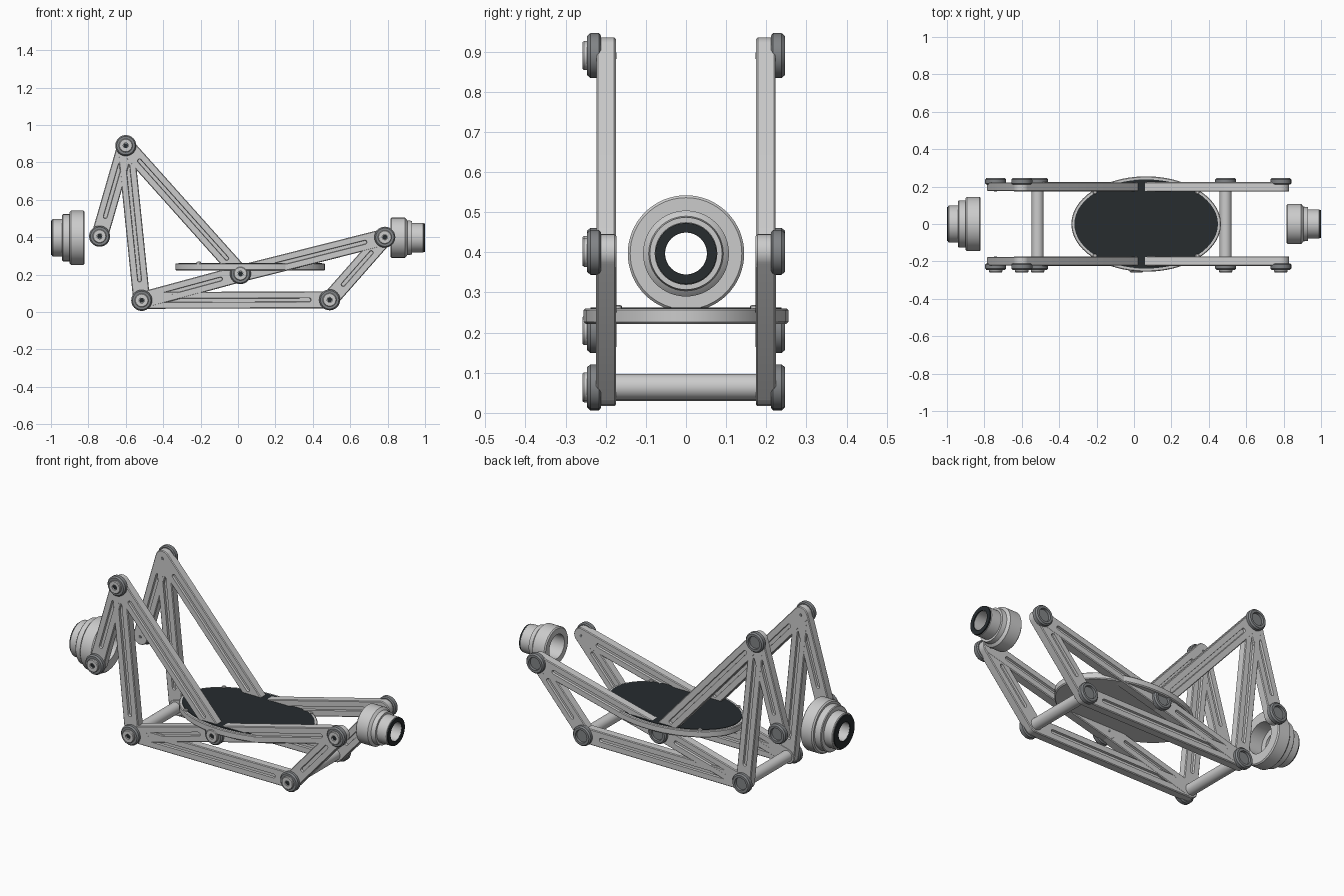
import bpy, bmesh
from math import sin, cos, pi, radians
from mathutils import Vector

if "Cube" in bpy.data.objects:
    bpy.data.objects.remove(bpy.data.objects["Cube"])


def material(name, v):
    m = bpy.data.materials.new(name)
    m.diffuse_color = v
    m.use_nodes = True
    m.node_tree.nodes["Principled BSDF"].inputs["Base Color"].default_value = m.diffuse_color
    return m


DARK = material("dark rubber", (0.02, 0.025, 0.028, 1))
STEEL = material("mid grey", (0.22, 0.23, 0.24, 1))


def skin(name, loops, mat=None, closed=False):
    """Bridge equal-sized loops; cap the ends, or join last to first."""
    bm = bmesh.new()
    rows = [[bm.verts.new(p) for p in loop] for loop in loops]
    n = len(rows[0])
    pairs = list(zip(rows, rows[1:]))
    if closed:
        pairs.append((rows[-1], rows[0]))
    else:
        bm.faces.new(rows[0])
        bm.faces.new(rows[-1])
    for a, b in pairs:
        for i in range(n):
            j = (i + 1) % n
            bm.faces.new((a[i], a[j], b[j], b[i]))
    bmesh.ops.recalc_face_normals(bm, faces=bm.faces)
    me = bpy.data.meshes.new(name)
    bm.to_mesh(me)
    bm.free()
    ob = bpy.data.objects.new(name, me)
    bpy.context.collection.objects.link(ob)
    if mat:
        me.materials.append(mat)
    bpy.context.view_layer.objects.active = ob
    ob.select_set(True)
    bpy.ops.object.shade_smooth_by_angle(angle=radians(30))
    ob.select_set(False)
    return ob


def lathe(name, axis, centre, profile, mat=None, closed=False, n=40):
    """Revolve (position, radius) pairs round a world axis through centre."""
    def ring(t, r):
        pts = []
        for i in range(n):
            c, s = r * cos(2 * pi * i / n), r * sin(2 * pi * i / n)
            d = {'x': (t, c, s), 'y': (c, t, s), 'z': (c, s, t)}[axis]
            pts.append(Vector(centre) + Vector(d))
        return pts
    return skin(name, [ring(*p) for p in profile], mat, closed)


def link(name, a, b, y, half, r=0.045):
    """Flat round-ended bar in the xz plane with a slot groove on both faces."""
    a, b = Vector((a[0], 0, a[1])), Vector((b[0], 0, b[1]))
    u = (b - a).normalized()
    v = Vector((-u.z, 0, u.x))

    def stadium(inset, rad, dy):
        pts = []
        for c, start in ((b - u * inset, -pi / 2), (a + u * inset, pi / 2)):
            for i in range(13):
                t = start + pi * i / 12
                p = c + u * cos(t) * rad + v * sin(t) * rad
                pts.append((p.x, y + dy, p.z))
        return pts
    side = [(0.11, 0.009, half - 0.012), (0.11, 0.011, half),
            (0, r - 0.004, half), (0, r, half - 0.004)]
    loops = [stadium(*p) for p in side]
    loops += [stadium(i, q, -d) for i, q, d in reversed(side)]
    return skin(name, loops)


# Joint positions (x, z)
J = dict(top=(-0.60, 0.89), rear=(-0.74, 0.405), low_left=(-0.515, 0.062),
         low_right=(0.49, 0.065), front=(0.785, 0.40), middle=(0.013, 0.205))
LINKS = [("top", "rear"), ("top", "low_left"), ("top", "middle"),
         ("low_left", "low_right"), ("low_right", "front"),
         ("low_left", "middle"), ("middle", "front")]

# Side frames
for s, side in ((-1, "near"), (1, "far")):
    for k, (p, q) in enumerate(LINKS):
        link(f"{side}_link_{p}_{q}", J[p], J[q], s * 0.199, 0.0235 + 0.0003 * k)
    for name, (x, z) in J.items():
        # Boss with a recessed face
        lathe(f"{side}_boss_{name}", 'y', (x, 0, z),
              [(s * t, r) for t, r in ((0.212, 0.05), (0.217, 0.056), (0.238, 0.056),
               (0.246, 0.049), (0.246, 0.036), (0.234, 0.034))], STEEL)
        # Inner pivot dot
        lathe(f"{side}_inner_pin_{name}", 'y', (x, 0, z),
              [(s * 0.178, 0.009), (s * 0.173, 0.008)], STEEL, n=16)
        # Bolt head with socket on the near side
        if s < 0:
            lathe(f"bolt_{name}", 'y', (x, 0, z),
                  [(-0.23, 0.036), (-0.254, 0.036), (-0.258, 0.033),
                   (-0.258, 0.014), (-0.248, 0.014)])
            lathe(f"bolt_socket_{name}", 'y', (x, 0, z),
                  [(-0.245, 0.0138), (-0.2505, 0.0138)], DARK, n=6)

# Cross tubes between the frames
for name in ("low_left", "low_right"):
    x, z = J[name]
    lathe(f"cross_tube_{name}", 'y', (x, 0, z), [(-0.18, 0.032), (0.18, 0.032)])


# Oval seat plate and pad
def oval(z, a, b, n=56):
    return [(0.065 + a * cos(2 * pi * i / n), b * sin(2 * pi * i / n), z)
            for i in range(n)]


skin("seat_plate", [oval(0.222, 0.395, 0.25), oval(0.227, 0.4, 0.255),
                    oval(0.256, 0.4, 0.255), oval(0.26, 0.396, 0.251)])
skin("seat_pad", [oval(0.255, 0.384, 0.238), oval(0.263, 0.384, 0.238)], DARK)
for sx in (-1, 1):
    for sy in (-1, 1):
        lathe("seat_screw", 'z', (0.065 + sx * 0.274, sy * 0.172, 0),
              [(0.255, 0.012), (0.266, 0.012), (0.269, 0.008)], n=16)

# End hubs: stepped hollow collars, each with a dark end ring
HUBS = [("left_hub", -1, [(0.994, 0.052), (0.994, 0.096), (0.99, 0.1), (0.94, 0.1),
                          (0.94, 0.122), (0.936, 0.126), (0.90, 0.126), (0.90, 0.138),
                          (0.893, 0.145), (0.826, 0.145), (0.82, 0.139),
                          (0.82, 0.085), (0.90, 0.085), (0.90, 0.052)], 0.092),
        ("right_hub", 1, [(0.994, 0.052), (0.994, 0.074), (0.99, 0.078), (0.93, 0.078),
                          (0.93, 0.09), (0.905, 0.093), (0.90, 0.1), (0.893, 0.107),
                          (0.821, 0.107), (0.815, 0.101),
                          (0.815, 0.068), (0.90, 0.068), (0.90, 0.052)], 0.076)]
for name, s, prof, r in HUBS:
    lathe(name, 'x', (0, 0, 0.397), [(s * t, q) for t, q in prof], closed=True, n=64)
    lathe(name + "_end_ring", 'x', (0, 0, 0.397),
          [(s * 0.99, 0.0525), (s * 1.0, 0.0525), (s * 1.0, r), (s * 0.99, r)],
          DARK, closed=True, n=64)
